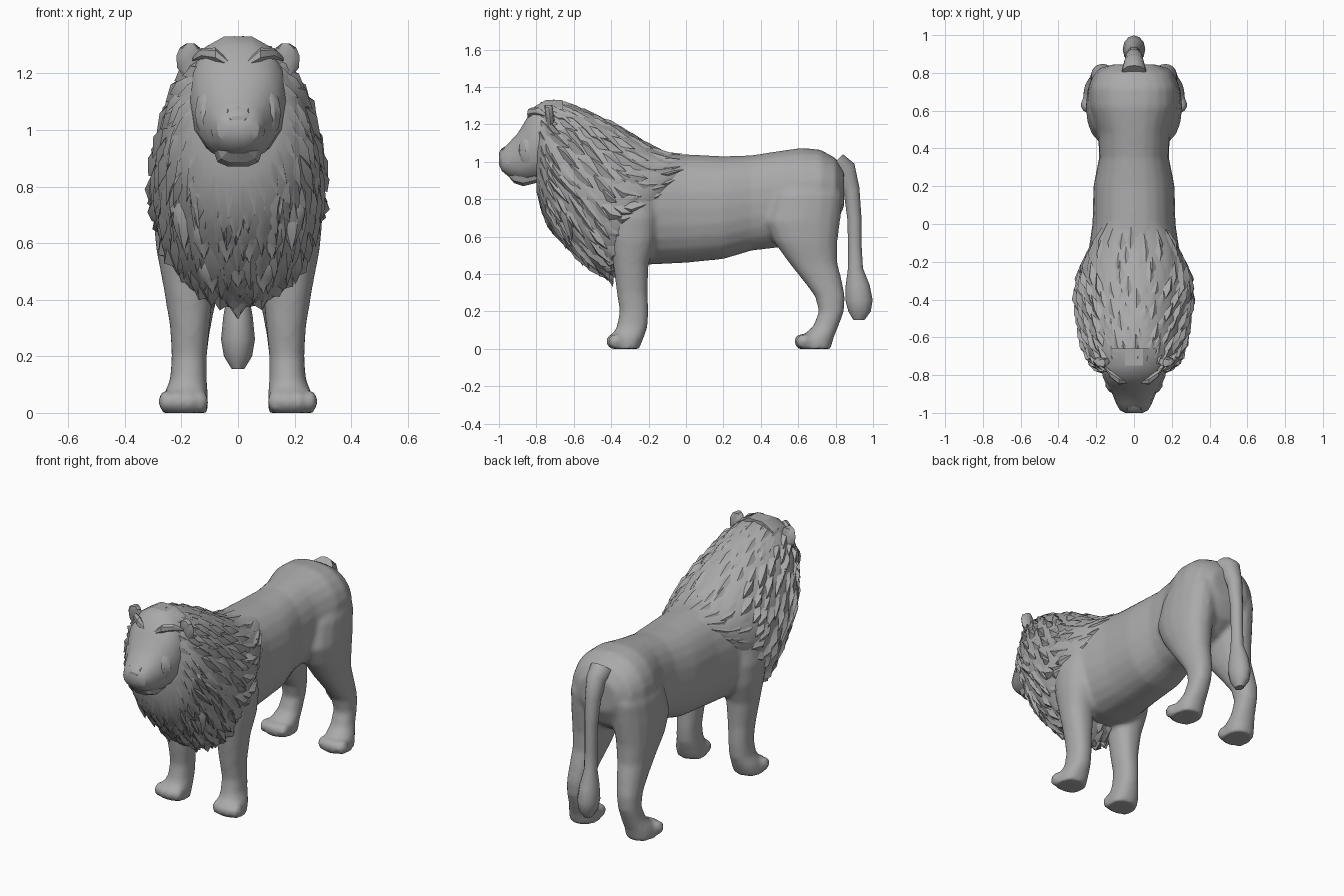
import bpy, bmesh, math, random
from mathutils import Vector

random.seed(4)
cube = bpy.data.objects.get("Cube")
if cube:
    bpy.data.objects.remove(cube, do_unlink=True)

stone = bpy.data.materials.new("warm_grey")
stone.use_nodes = True
GREY = (0.4, 0.4, 0.4, 1)
stone.diffuse_color = GREY
stone.node_tree.nodes["Principled BSDF"].inputs["Base Color"].default_value = GREY


def curve_power(v, p):
    return math.copysign(abs(v) ** p, v)


def loft(bm, rings, n=16, power=1.0):
    """Skin a closed tube through rings of (centre, half axis a, half axis b)."""
    loops = []
    for c, a, b in rings:
        loop = []
        for i in range(n):
            t = 2 * math.pi * i / n
            loop.append(bm.verts.new(c + a * curve_power(math.cos(t), power)
                                     + b * curve_power(math.sin(t), power)))
        loops.append(loop)
    for lo, hi in zip(loops, loops[1:]):
        for i in range(n):
            j = (i + 1) % n
            bm.faces.new((lo[i], lo[j], hi[j], hi[i]))
    bm.faces.new(loops[0][::-1])
    bm.faces.new(loops[-1])


def along_y(rows):
    """Rows of (y, top, bottom, half width) to rings."""
    return [(Vector((0, y, (t + b) / 2)), Vector((w, 0, 0)), Vector((0, 0, (t - b) / 2)))
            for y, t, b, w in rows]


def along_z(rows, side):
    """Rows of (z, front, back, inner, outer) to rings on one side."""
    return [(Vector((side * (i + o) / 2, (f + k) / 2, z)),
             Vector(((o - i) / 2, 0, 0)), Vector((0, (k - f) / 2, 0)))
            for z, f, k, i, o in rows]


def ball(bm, centre, size, seg=10):
    made = bmesh.ops.create_uvsphere(bm, u_segments=seg, v_segments=seg // 2 + 1, radius=1)
    for v in made["verts"]:
        v.co = Vector(centre) + Vector(v.co[k] * size[k] for k in range(3))


def finish(name, bm, angle=35):
    bmesh.ops.recalc_face_normals(bm, faces=bm.faces)
    mesh = bpy.data.meshes.new(name)
    bm.to_mesh(mesh)
    bm.free()
    ob = bpy.data.objects.new(name, mesh)
    bpy.context.collection.objects.link(ob)
    mesh.materials.append(stone)
    bpy.ops.object.select_all(action="DESELECT")
    ob.select_set(True)
    bpy.context.view_layer.objects.active = ob
    bpy.ops.object.shade_smooth_by_angle(angle=math.radians(angle))
    return ob


# Torso and four legs, fused into one smooth skin
bm = bmesh.new()
loft(bm, along_y([
    (-.55, 1.1, .55, .18), (-.4, 1.1, .47, .25), (-.2, 1.05, .45, .25), (0, 1.04, .46, .22),
    (.2, 1.03, .48, .215), (.35, 1.035, .525, .185), (.48, 1.055, .54, .19),
    (.62, 1.075, .56, .235), (.72, 1.065, .6, .235), (.8, 1.02, .66, .2), (.845, .95, .76, .12)]),
    24, .88)
FORE = [(.88, -.42, -.16, .08, .27), (.7, -.42, -.15, .08, .3), (.58, -.41, -.16, .08, .29),
        (.45, -.39, -.2, .085, .265), (.3, -.37, -.205, .1, .24), (.2, -.355, -.2, .11, .235),
        (.12, -.37, -.205, .11, .24), (.06, -.4, -.225, .105, .265), (0, -.405, -.25, .105, .27)]
HIND = [(.95, .56, .8, .03, .2), (.82, .46, .84, .02, .245), (.68, .42, .825, .02, .255),
        (.57, .47, .81, .04, .25), (.46, .55, .81, .06, .235), (.36, .63, .835, .085, .23),
        (.28, .69, .85, .1, .23), (.2, .71, .845, .11, .23), (.12, .68, .815, .11, .24),
        (.06, .61, .79, .105, .265), (0, .6, .775, .105, .27)]
for side in (-1, 1):
    for rows, toe_y in ((FORE, -.375), (HIND, .63)):
        loft(bm, along_z(rows, side), 16, .9)
        for k in range(4):
            ball(bm, (side * (.13 + .042 * k), toe_y - (.012 if k in (1, 2) else 0), .04),
                 (.027, .045, .042))
body = finish("body_and_legs", bm)
remesh = body.modifiers.new("Fuse", "REMESH")
remesh.mode = "VOXEL"
remesh.voxel_size = .014
remesh.use_smooth_shade = True
soften = body.modifiers.new("Soften", "SMOOTH")
soften.factor = .5
soften.iterations = 6

# Mane core: rows of (y, top, bottom, half width)
MANE = [(-.8, 1.29, .84, .15), (-.76, 1.32, .7, .215), (-.7, 1.325, .62, .25),
        (-.6, 1.3, .51, .28), (-.5, 1.26, .42, .295), (-.4, 1.21, .37, .305),
        (-.31, 1.16, .44, .3), (-.2, 1.09, .6, .27), (-.1, 1.045, .75, .222), (.02, 1.035, .9, .14)]
bm = bmesh.new()
loft(bm, along_y(MANE), 32)
finish("mane_core", bm)


def mane_point(s, t, lift):
    """Point on the mane at row position s and angle t, lifted outward."""
    s = max(0, min(s, len(MANE) - 1.001))
    k = int(s)
    y, top, low, w = (a + (b - a) * (s - k) for a, b in zip(MANE[k], MANE[k + 1]))
    r = Vector((math.cos(t) * w, 0, math.sin(t) * (top - low) / 2))
    return Vector((0, y, (top + low) / 2)) + r + r.normalized() * lift


# Overlapping pointed locks of hair that sweep back and droop
bm = bmesh.new()
for row in range(13):
    s = -.1 + row * .62
    count = 26 if row < 10 else 20
    for i in range(count):
        t = 2 * math.pi * (i + .5 * (row % 2) + random.uniform(-.25, .25)) / count
        droop = -math.cos(t) * random.uniform(.12, .3)
        length = random.uniform(1.1, 1.7)
        half = random.uniform(.1, .15)
        high = random.uniform(.012, .028) * (.45 if row > 9 or math.sin(t) > .85 else 1)
        root = bm.verts.new(mane_point(s, t, -.01))
        left = bm.verts.new(mane_point(s + length * .45, t + droop * .4 - half, -.006))
        right = bm.verts.new(mane_point(s + length * .45, t + droop * .4 + half, -.006))
        ridge = bm.verts.new(mane_point(s + length * .5, t + droop * .5, high))
        tip = bm.verts.new(mane_point(s + length, t + droop, high * .6))
        for tri in ((root, left, ridge), (root, ridge, right), (left, tip, ridge),
                    (ridge, tip, right), (left, root, right), (left, right, tip)):
            bm.faces.new(tri)
finish("mane_locks", bm, 50)

# Hanging locks under the chin and on the chest
bm = bmesh.new()
for x, y, z, drop, w in ((0, -.76, .86, .24, .06), (.07, -.76, .88, .2, .05), (.14, -.74, .9, .24, .05),
                         (.04, -.69, .74, .2, .07), (.12, -.67, .75, .2, .06),
                         (.19, -.66, .8, .22, .05), (0, -.6, .62, .17, .07),
                         (.09, -.57, .6, .17, .06), (0, -.44, .5, .16, .06), (.09, -.42, .5, .12, .05)):
    for side in (-1, 1) if x else (1,):
        loft(bm, [(Vector((side * x, y + f * .05, z - drop * f)), Vector((w * r, 0, 0)),
                   Vector((0, .035 * r, .01)))
                  for f, r in ((0, .5), (.35, 1), (.7, .65), (1, .05))], 6)
finish("chest_locks", bm, 50)

# Head: skull and tapering muzzle
bm = bmesh.new()
loft(bm, along_y([
    (-.66, 1.335, .85, .17), (-.75, 1.335, .88, .175), (-.81, 1.3, .9, .165),
    (-.855, 1.23, .89, .145), (-.9, 1.155, .9, .115), (-.95, 1.1, .92, .095),
    (-.985, 1.065, .95, .075), (-1, 1.035, .985, .045)]), 14, .85)
finish("head", bm, 30)

bm = bmesh.new()
loft(bm, along_y([(-.8, .99, .885, .09), (-.87, .98, .868, .085),
                  (-.92, .97, .885, .07), (-.945, .96, .915, .045)]), 10, .75)
finish("lower_jaw", bm, 30)

# Nose pad
bm = bmesh.new()
loft(bm, along_y([(-.955, 1.09, 1.03, .05), (-.985, 1.072, 1.025, .045),
                  (-1, 1.05, 1.025, .025)]), 8, .8)
finish("nose", bm, 30)

# Mirrored facial forms: brow, cheek and ear
for side, label in ((1, "left"), (-1, "right")):
    bm = bmesh.new()
    loft(bm, [(Vector((side * x, y, z)), Vector((0, r, r * .4)), Vector((0, -r * .4, r)))
              for x, y, z, r in ((.035, -.835, 1.235, .012), (.08, -.825, 1.265, .024),
                                 (.13, -.79, 1.27, .018), (.16, -.75, 1.25, .006))], 6)
    finish(label + "_brow", bm, 30)
    bm = bmesh.new()
    ball(bm, (side * .095, -.84, 1.06), (.06, .06, .1))
    ball(bm, (side * .05, -.935, 1.0), (.048, .05, .055))
    finish(label + "_cheek", bm)
    bm = bmesh.new()
    loft(bm, [(Vector((side * x, y, z)), Vector((r, side * .0, -side * 0)), Vector((0, .022, 0)))
              for x, y, z, r in ((.155, -.72, 1.18, .03), (.17, -.725, 1.22, .045),
                                 (.172, -.73, 1.26, .046), (.17, -.735, 1.29, .036),
                                 (.168, -.735, 1.305, .015))], 8)
    finish(label + "_ear", bm, 40)

# Tail with its tufted end
bm = bmesh.new()
loft(bm, [(Vector((0, y, z)), Vector((w, 0, 0)), Vector((0, d, d * tilt)))
          for y, z, w, d, tilt in (
    (.79, .99, .07, .05, 1), (.85, .95, .055, .05, .8), (.885, .85, .045, .042, .3),
    (.9, .7, .036, .038, 0), (.903, .55, .034, .036, 0), (.906, .43, .036, .04, 0),
    (.918, .34, .052, .064, 0), (.925, .26, .06, .073, 0), (.928, .2, .05, .06, 0),
    (.925, .155, .022, .03, 0))], 12)
finish("tail", bm, 40)
